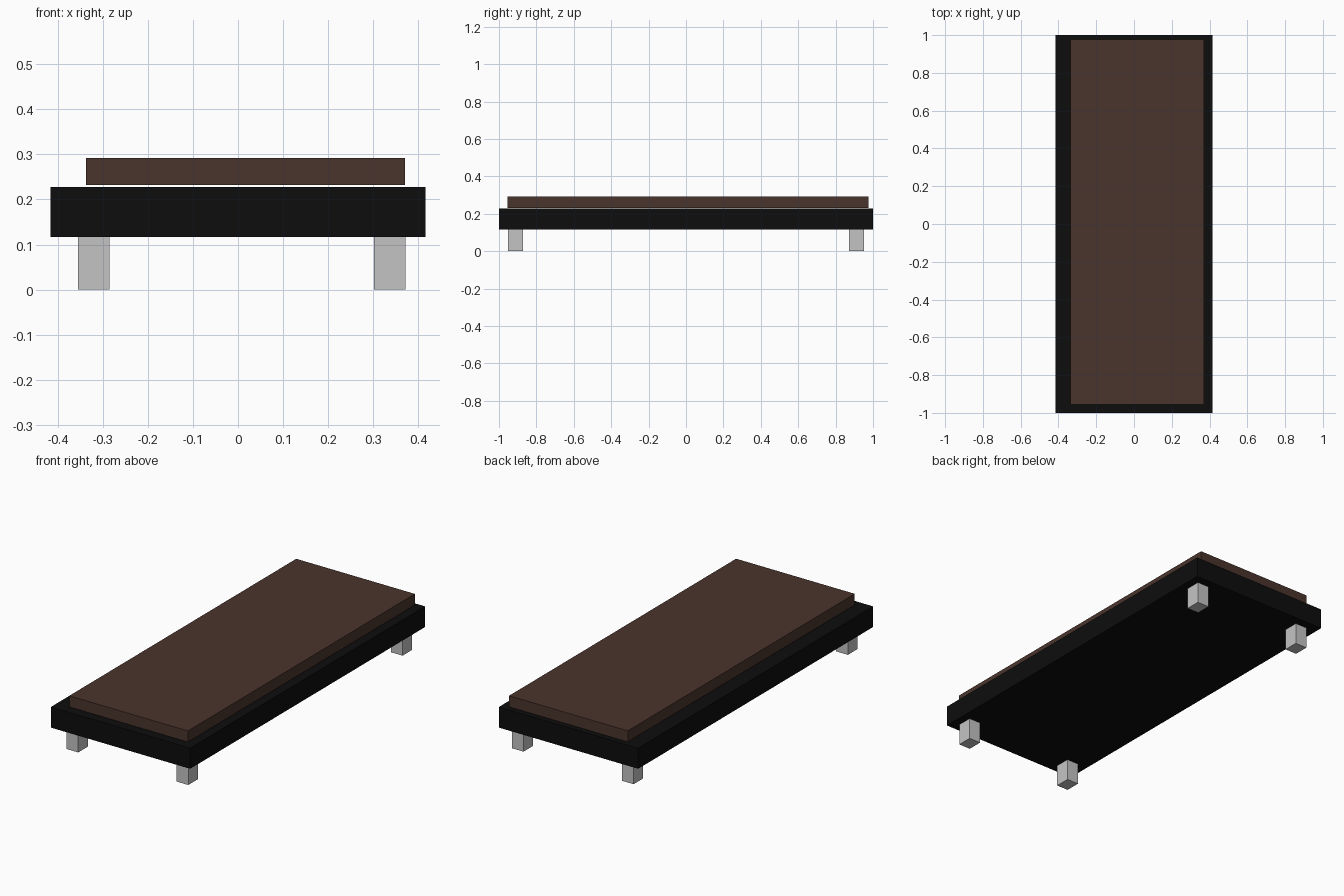
import bpy

cube = bpy.data.objects.get("Cube")
if cube:
    bpy.data.objects.remove(cube, do_unlink=True)


def material(name, rgb):
    mat = bpy.data.materials.new(name)
    mat.use_nodes = True
    colour = (*rgb, 1.0)
    mat.diffuse_color = colour
    mat.node_tree.nodes["Principled BSDF"].inputs["Base Color"].default_value = colour
    return mat


def box(name, low, high, mat):
    """Axis-aligned box between two opposite corners."""
    centre = [(a + b) / 2 for a, b in zip(low, high)]
    bpy.ops.mesh.primitive_cube_add(size=1, location=centre)
    obj = bpy.context.object
    obj.name = obj.data.name = name
    obj.scale = [b - a for a, b in zip(low, high)]
    bpy.ops.object.transform_apply(location=False, rotation=False, scale=True)
    obj.data.materials.append(mat)
    return obj


black = material("black frame", (0.004, 0.004, 0.004))
brown = material("dark brown cushion", (0.068, 0.034, 0.025))
grey = material("light grey legs", (0.55, 0.55, 0.55))

# Frame slab and the slightly off-centre pad floating just above it
box("frame", (-0.415, -1.0, 0.117), (0.415, 1.0, 0.228), black)
box("cushion", (-0.337, -0.955, 0.232), (0.37, 0.977, 0.292), brown)

# Four square legs
for end, y in (("front", -0.953), ("back", 0.871)):
    for side, x in (("right", -0.355), ("left", 0.301)):
        box(f"{end}_{side}_leg", (x, y, 0.0), (x + 0.07, y + 0.082, 0.117), grey)
